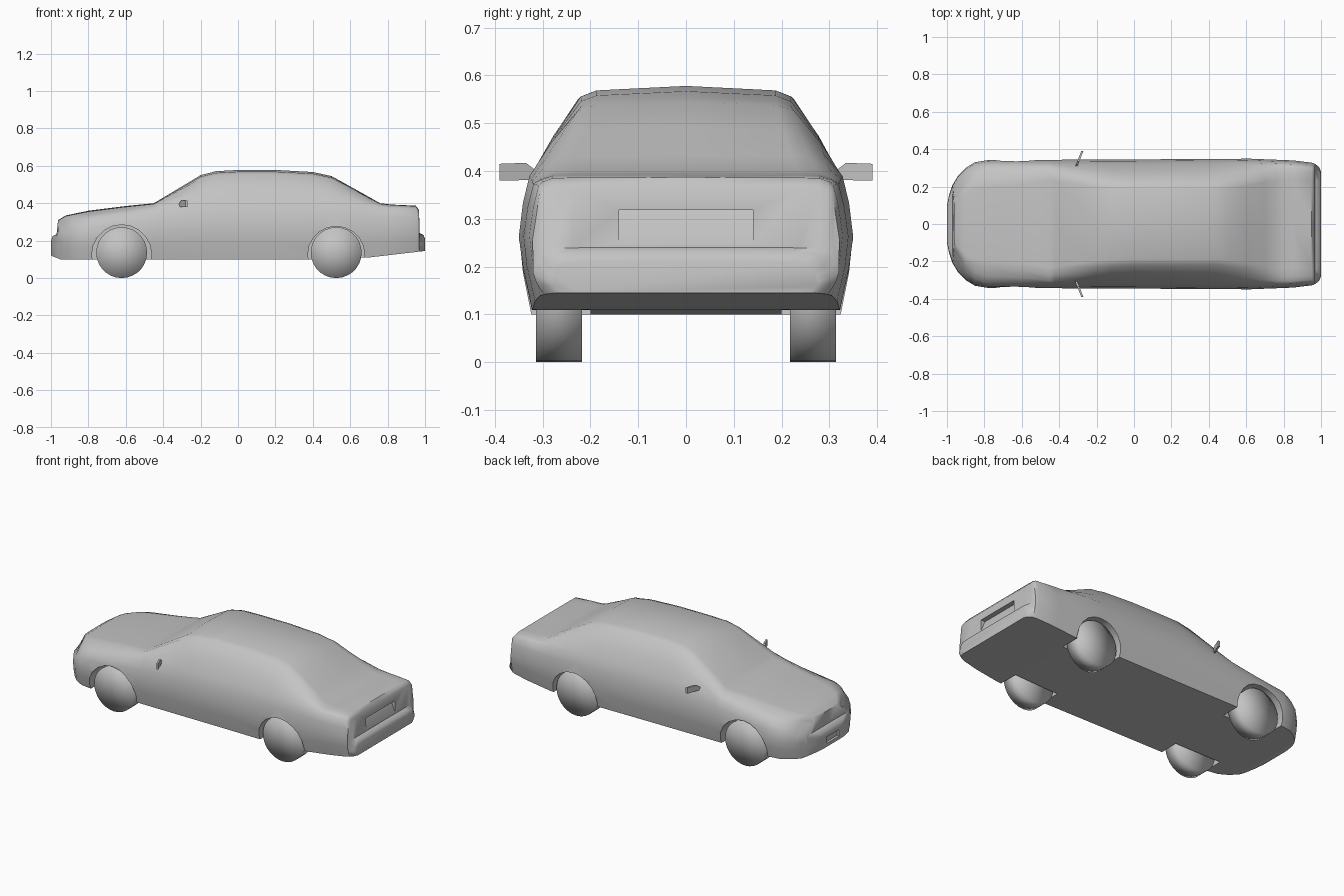
import bpy
import bmesh
from math import radians
from mathutils import Vector

default_cube = bpy.data.objects.get("Cube")
if default_cube:
    bpy.data.objects.remove(default_cube, do_unlink=True)

# Single grey finish
grey = bpy.data.materials.new("plain_grey")
grey.use_nodes = True
colour = (0.55, 0.55, 0.55, 1)
grey.diffuse_color = colour
grey.node_tree.nodes["Principled BSDF"].inputs["Base Color"].default_value = colour


def activate(obj):
    bpy.ops.object.select_all(action='DESELECT')
    obj.select_set(True)
    bpy.context.view_layer.objects.active = obj


def finish_mesh(name, bm):
    """Turn a bmesh into a named object with outward normals."""
    bmesh.ops.recalc_face_normals(bm, faces=bm.faces[:])
    mesh = bpy.data.meshes.new(name)
    bm.to_mesh(mesh)
    bm.free()
    obj = bpy.data.objects.new(name, mesh)
    bpy.context.collection.objects.link(obj)
    mesh.materials.append(grey)
    return obj


def loft(name, rings):
    """Skin closed rings of equal length and cap both ends."""
    bm = bmesh.new()
    rows = [[bm.verts.new(point) for point in ring] for ring in rings]
    for row, following in zip(rows, rows[1:]):
        for i in range(len(row)):
            j = (i + 1) % len(row)
            bm.faces.new((row[i], row[j], following[j], following[i]))
    bm.faces.new(rows[0])
    bm.faces.new(rows[-1])
    return finish_mesh(name, bm)


def sample(curve, x):
    """Linear value of a curve made of (x, value) pairs."""
    if x <= curve[0][0]:
        return curve[0][1]
    for (xa, va), (xb, vb) in zip(curve, curve[1:]):
        if x <= xb:
            return va + (vb - va) * (x - xa) / (xb - xa)
    return curve[-1][1]


# Body curves along the length: centre line, waist height, underside
top_line = [(-1, .2), (-.99, .225), (-.97, .235), (-.962, .31), (-.92, .335),
            (-.8, .36), (-.6, .385), (-.45, .4), (-.2, .55), (-.12, .571),
            (0, .578), (.2, .578), (.4, .567), (.5, .545), (.6, .49),
            (.76, .4), (.82, .393), (.95, .387), (.968, .365), (.971, .24),
            (.992, .23), (1, .21)]
waist_line = [(-1, .19), (-.97, .22), (-.962, .28), (-.85, .315), (-.6, .345),
              (-.42, .37), (-.2, .39), (.6, .39), (.8, .375), (.95, .37),
              (.968, .35), (.971, .225), (1, .19)]
under_line = [(-1, .12), (-.95, .1), (.4, .1), (.7, .11), (1, .145)]

# Half width, then waist and roof edge as shares of it
half_width = [(-1, .1), (-.99, .15), (-.97, .21), (-.94, .26), (-.9, .3),
              (-.85, .33), (-.78, .342), (0, .345), (.6, .35), (.85, .34),
              (.95, .328), (.971, .32), (.992, .3), (1, .28)]
waist_share = [(-.97, .98), (-.962, .6), (-.9, .85), (-.8, .92), (.95, .94),
               (.971, .96)]
roof_share = [(-1, .85), (-.97, .9), (-.962, .5), (-.9, .65), (-.6, .72),
              (-.45, .8), (-.2, .67), (0, .64), (.45, .63), (.6, .68),
              (.76, .8), (.95, .85), (1, .9)]


def body_section(x):
    top, waist, under = (sample(c, x) for c in (top_line, waist_line, under_line))
    width = sample(half_width, x)
    waist_y = width * sample(waist_share, x)
    roof_y = width * sample(roof_share, x)
    rise = top - waist

    def side(share):
        return under + (waist - under) * share

    half = [(width * .8, under), (width * .93, under), (width * .98, side(.3)),
            (width, side(.55)), (width * .975, side(.8)), (waist_y, waist),
            ((waist_y + roof_y) * .51, waist + rise * .45),
            (roof_y, waist + rise * .88), (roof_y * .85, waist + rise * .95)]
    middle_top = [(0, top)]
    mirrored = [(-y, z) for y, z in reversed(half)]
    ring = [(0, under)] + half + middle_top + mirrored
    return [Vector((x, y, z)) for y, z in ring]


curves = (top_line, waist_line, under_line, half_width, waist_share, roof_share)
stations = sorted({x for curve in curves for x, value in curve})
body = loft("car_body", [body_section(x) for x in stations])


def cut(cutter):
    """Subtract a helper from the body, then discard the helper."""
    cutter.hide_render = True
    activate(body)
    modifier = body.modifiers.new("opening", 'BOOLEAN')
    modifier.operation = 'DIFFERENCE'
    modifier.solver = 'EXACT'
    modifier.object = cutter
    bpy.ops.object.modifier_apply(modifier=modifier.name)
    bpy.data.objects.remove(cutter, do_unlink=True)


def cylinder(name, x, y, z, radius, depth, sides):
    bpy.ops.mesh.primitive_cylinder_add(
        vertices=sides, radius=radius, depth=depth, end_fill_type='TRIFAN',
        location=(x, y, z), rotation=(radians(90), 0, 0))
    obj = bpy.context.object
    obj.name = name
    obj.data.materials.append(grey)
    return obj


def plate_prism(name, outline, half):
    """Extrude an x-z outline across the car."""
    return loft(name, [[(x, y, z) for x, z in outline] for y in (-half, half)])


# Wheel arches and smooth shaded wheels
for end, wheel_x, arch_radius in (("front", -.622, .16), ("rear", .525, .152)):
    for side_name, sign in (("left", 1), ("right", -1)):
        cut(cylinder("arch_cutter", wheel_x, sign * .3, .125, arch_radius, .2, 20))
        wheel = cylinder(f"{end}_{side_name}_wheel", wheel_x, sign * .266,
                         .136, .136, .096, 28)
        activate(wheel)
        bpy.ops.object.shade_smooth()

# Number plate recesses, the rear one deepest at its upper edge
cut(plate_prism("rear_plate_cutter",
                [(.972, .245), (.94, .318), (1.02, .318), (1.02, .245)], .14))
cut(plate_prism("front_plate_cutter",
                [(-1.02, .14), (-.985, .14), (-.985, .18), (-1.02, .18)], .06))

activate(body)
bpy.ops.object.shade_smooth_by_angle(angle=radians(48))

# Door mirrors: thin slanted blades
mirror_outline = [(.3, .39), (.32, .381), (.39, .38), (.39, .415), (.335, .417)]
for side_name, sign in (("left", 1), ("right", -1)):
    rings = [[(offset - .31 + (y - .31) * .4, sign * y, z)
              for y, z in mirror_outline] for offset in (-.004, .008)]
    loft(f"{side_name}_door_mirror", rings)
